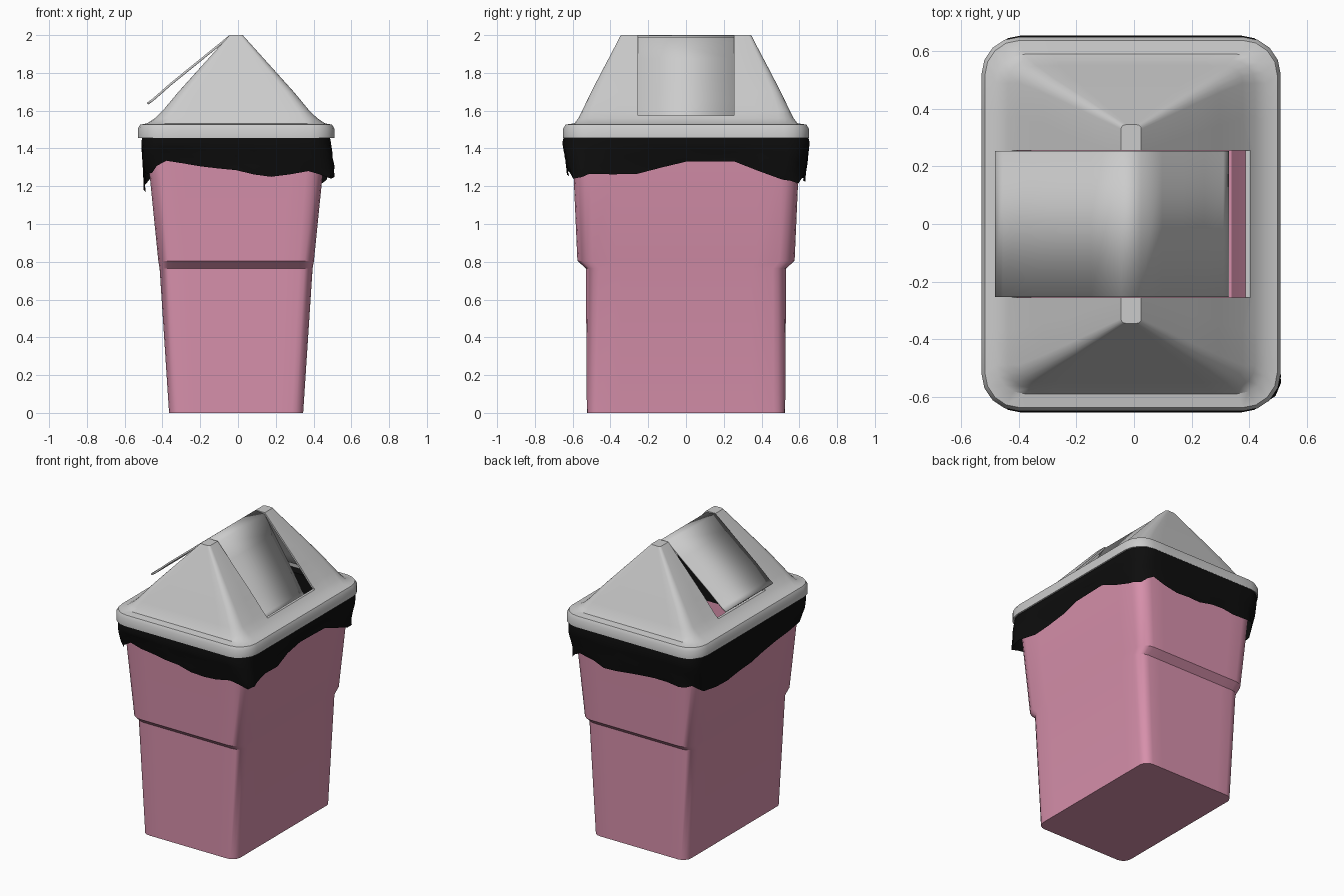
import bpy, bmesh, math, random
from mathutils import Vector, Matrix

if "Cube" in bpy.data.objects:
    bpy.data.objects.remove(bpy.data.objects["Cube"])

random.seed(4)
CX = -0.01          # body and lid sit slightly left, the bag bulges right
STRAIGHT, CORNER = 8, 4


def material(name, rgb):
    m = bpy.data.materials.new(name)
    m.diffuse_color = (*rgb, 1)
    m.use_nodes = True
    m.node_tree.nodes["Principled BSDF"].inputs["Base Color"].default_value = m.diffuse_color
    return m


def ring(hx, hy, z, r):
    """Rounded rectangle, counter-clockwise from the front left."""
    pts = []
    corners = [(-1, -1), (1, -1), (1, 1), (-1, 1)]
    for side in range(4):
        c0, c1 = corners[side], corners[(side + 1) % 4]
        a0 = math.radians(-90 + 90 * side)
        d = Vector((math.cos(a0), math.sin(a0), 0)) * r
        p = Vector((c0[0] * (hx - r), c0[1] * (hy - r), z))
        q = Vector((c1[0] * (hx - r), c1[1] * (hy - r), z))
        pts += [p.lerp(q, k / STRAIGHT) + d for k in range(STRAIGHT + 1)]
        for k in range(1, CORNER):
            a = a0 + math.pi / 2 * k / CORNER
            pts.append(q + Vector((math.cos(a), math.sin(a), 0)) * r)
    return pts


def finish(bm, name, mat=None, thick=0, angle=35):
    bmesh.ops.recalc_face_normals(bm, faces=bm.faces)
    me = bpy.data.meshes.new(name)
    bm.to_mesh(me)
    bm.free()
    ob = bpy.data.objects.new(name, me)
    bpy.context.collection.objects.link(ob)
    ob.location.x = CX
    if mat:
        me.materials.append(mat)
    bpy.ops.object.select_all(action='DESELECT')
    bpy.context.view_layer.objects.active = ob
    ob.select_set(True)
    if thick:
        s = ob.modifiers.new("wall", 'SOLIDIFY')
        s.thickness, s.offset = thick, -1
        bpy.ops.object.modifier_apply(modifier="wall")
    bpy.ops.object.shade_smooth_by_angle(angle=math.radians(angle))
    return ob


def loft(rings, cap_start=False, cap_end=False):
    bm = bmesh.new()
    rows = [[bm.verts.new(p) for p in r] for r in rings]
    n = len(rows[0])
    for a, b in zip(rows, rows[1:]):
        for i in range(n):
            j = (i + 1) % n
            bm.faces.new((a[i], a[j], b[j], b[i]))
    if cap_start:
        bm.faces.new(rows[0][::-1])
    if cap_end:
        bm.faces.new(rows[-1])
    return bm


# Bin body: tapered, stepped on the narrow faces
pink = material("pink_plastic", (0.68, 0.28, 0.41))
body = [(.355, .525, 0, .06), (.405, .53, .765, .07), (.412, .575, .805, .08),
        (.462, .597, 1.3, .09), (.475, .605, 1.455, .09)]
finish(loft([ring(*s) for s in body], cap_start=True), "bin_body", pink, .01)

# Bag folded over the rim, with a ragged hem (six heights per side)
hem = [1.335, 1.305, 1.285, 1.25, 1.28, 1.24,
       1.265, 1.265, 1.33, 1.33, 1.235, 1.215,
       1.27, 1.22, 1.23, 1.25, 1.24, 1.25,
       1.20, 1.17, 1.20, 1.25, 1.27, 1.27]
bag = [ring(.45, .58, 1.2, .08), ring(.46, .59, 1.46, .08),
       ring(.495, .645, 1.47, .11), ring(.502, .655, 1.43, .12)]
ROWS = 4
for k in range(1, ROWS + 1):
    t = k / ROWS
    row = ring(.502 - .017 * t, .655 - .03 * t, 0, .11)
    for i, p in enumerate(row):
        a, b = hem[i // 2], hem[(i // 2 + 1) % len(hem)]
        low = a if i % 2 == 0 else (a + b) / 2 + random.uniform(-.006, .006)
        out = Vector((p.x, p.y, 0)).normalized()
        p += out * random.uniform(-.012, .008) * t
        p.z = 1.43 + (low - 1.43) * t
        # loose fold at the front right corner
        p.x += .06 * t * max(0, 1 - (Vector((p.x - .47, p.y + .57)).length / .13))
    bag.append(row)
finish(loft(bag), "bin_bag", material("black_bag", (.004, .004, .004)), angle=45)

# Lid: rim rising into a hipped roof
lid_sections = [(.52, .65, 1.455, .13), (.52, .65, 1.505, .13), (.508, .638, 1.526, .12),
                (.47, .59, 1.533, .10), (.43, .57, 1.56, .08), (.388, .55, 1.6, .06),
                (.305, .501, 1.7, .045), (.215, .45, 1.8, .035), (.125, .397, 1.9, .025),
                (.035, .345, 2.0, .015)]
lid = finish(loft([ring(*s) for s in lid_sections], cap_end=True), "lid", thick=.012)

# Opening cut through both slopes
bm = bmesh.new()
bmesh.ops.create_cube(bm, size=1, matrix=Matrix.Translation((0, 0, 1.875)) @ Matrix.Diagonal((1.2, .51, .6, 1)))
cutter = finish(bm, "opening_cutter")
cutter.hide_render = True
cut = lid.modifiers.new("opening", 'BOOLEAN')
cut.object, cut.operation, cut.solver = cutter, 'DIFFERENCE', 'EXACT'
bpy.context.view_layer.objects.active = lid
bpy.ops.object.modifier_apply(modifier="opening")
bpy.data.objects.remove(cutter)
bpy.ops.object.select_all(action='DESELECT')
lid.select_set(True)
bpy.ops.object.shade_smooth_by_angle(angle=math.radians(35))

# Swing flap: same roof profile, tipped about the ridge
half = [(.412, 1.577)] + [(s[0], s[2]) for s in lid_sections[5:]]
profile = [(-x, z) for x, z in half] + [(x, z) for x, z in half[::-1]]
bm = bmesh.new()
cols = [[bm.verts.new((x, y, z - 2)) for x, z in profile] for y in (-.253, .253)]
for i in range(len(profile) - 1):
    f = bm.faces.new((cols[0][i], cols[0][i + 1], cols[1][i + 1], cols[1][i]))
    f.normal_update()
flap = finish(bm, "swing_flap")
if sum(p.normal.z for p in flap.data.polygons) < 0:
    flap.data.flip_normals()
wall = flap.modifiers.new("wall", 'SOLIDIFY')
wall.thickness, wall.offset = .012, -1
flap.location.z = 1.995
flap.rotation_euler.y = math.radians(9)
